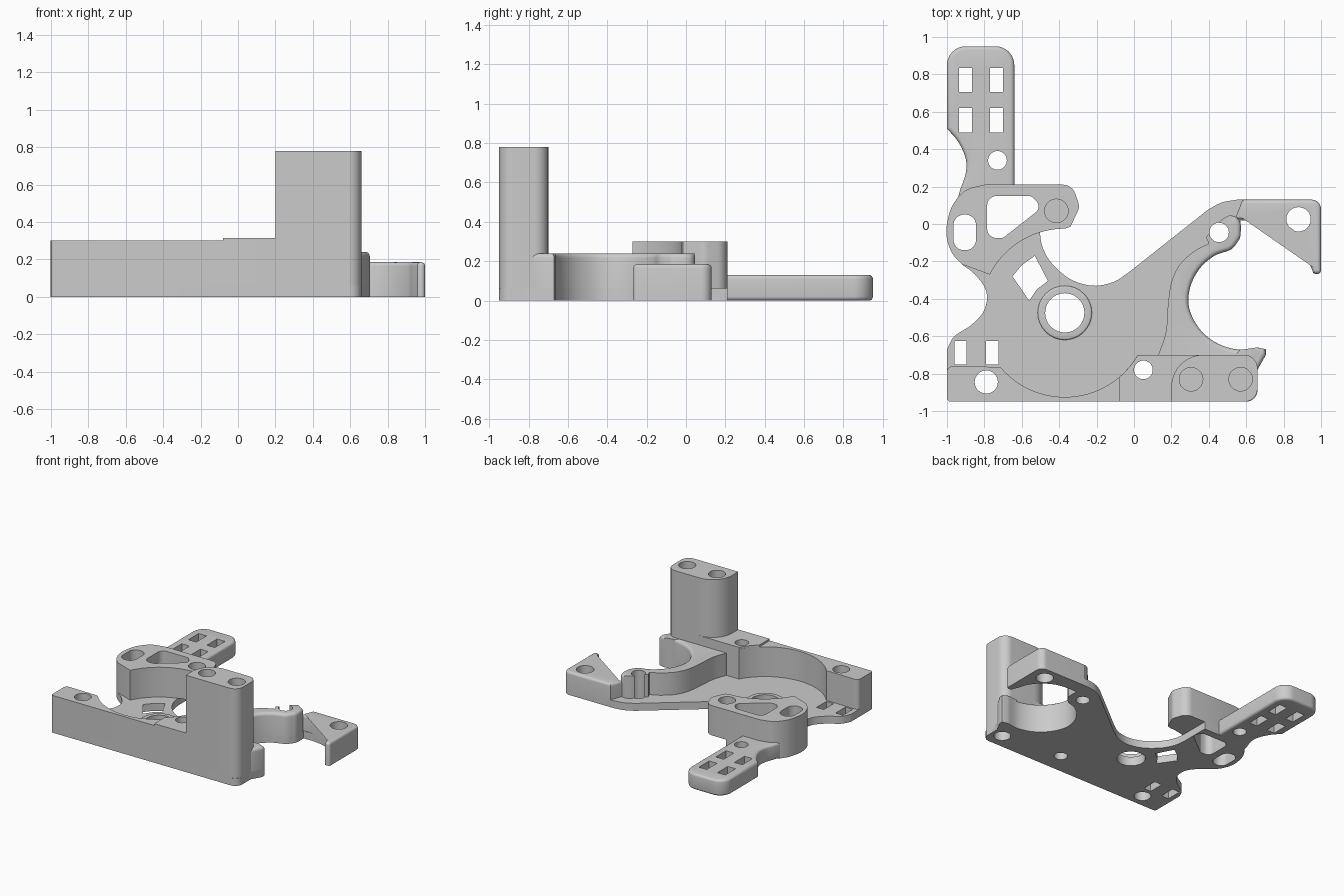
import bpy, bmesh, math
from mathutils import Vector, Matrix

if "Cube" in bpy.data.objects:
    bpy.data.objects.remove(bpy.data.objects["Cube"], do_unlink=True)

grey = bpy.data.materials.new("plain_grey")
grey.use_nodes = True
grey.diffuse_color = (0.6, 0.6, 0.6, 1)
grey.node_tree.nodes["Principled BSDF"].inputs["Base Color"].default_value = grey.diffuse_color

PLATE, RAIL = 0.06, 0.3
HUB = (-0.37, -0.475)


def arc(center, radius, start, end, steps=24):
    angles = [math.radians(start + (end - start) * i / steps) for i in range(steps + 1)]
    return [(center[0] + radius * math.cos(a), center[1] + radius * math.sin(a)) for a in angles]


def circle(x, y, radius):
    return arc((x, y), radius, 0, 360, 32)[:-1]


def box(x0, x1, y0, y1):
    return [(x0, y0), (x1, y0), (x1, y1), (x0, y1)]


def spline(points, steps=6):
    """Smooth open curve through the points."""
    p = [Vector(q) for q in points]
    p = [2 * p[0] - p[1]] + p + [2 * p[-1] - p[-2]]
    out = []
    for a, b, c, d in zip(p, p[1:], p[2:], p[3:]):
        for i in range(steps):
            t = i / steps
            out.append(tuple(0.5 * (2 * b + (c - a) * t + (2 * a - 5 * b + 4 * c - d) * t ** 2
                                    + (3 * b - a - 3 * c + d) * t ** 3)))
    return out + [points[-1]]


def fillet(points, steps=8):
    """Polygon whose points may carry a third value, the corner radius."""
    out = []
    for i, q in enumerate(points):
        p = Vector(q[:2])
        if len(q) == 2:
            out.append(tuple(p))
            continue
        a = (Vector(points[i - 1][:2]) - p).normalized()
        b = (Vector(points[(i + 1) % len(points)][:2]) - p).normalized()
        half = a.angle(b) / 2
        center = p + (a + b).normalized() * q[2] / math.sin(half)
        u = p + a * q[2] / math.tan(half) - center
        v = p + b * q[2] / math.tan(half) - center
        for k in range(steps + 1):
            out.append(tuple(center + u.lerp(v, k / steps).normalized() * q[2]))
    return out


def add_prism(bm, outline, z0, z1):
    verts = [bm.verts.new((x, y, z0)) for x, y in outline]
    base = bm.faces.new(verts)
    top = bmesh.ops.extrude_face_region(bm, geom=[base])["geom"]
    moved = [v for v in top if isinstance(v, bmesh.types.BMVert)]
    bmesh.ops.translate(bm, verts=moved, vec=(0, 0, z1 - z0))
    bmesh.ops.recalc_face_normals(bm, faces=bm.faces[:])


def make_object(name, bm):
    mesh = bpy.data.meshes.new(name)
    bm.to_mesh(mesh)
    bm.free()
    mesh.materials.append(grey)
    obj = bpy.data.objects.new(name, mesh)
    bpy.context.collection.objects.link(obj)
    return obj


# Cutters for every hole
bm = bmesh.new()
add_prism(bm, circle(0, 0, 0.05), -1.2, -0.4)
bm.transform(Matrix.Translation((0.45, 0, 0.675)) @ Matrix.Rotation(math.radians(-90), 4, "X"))
bm.transform(Matrix.Translation((0, -1.6, 0)))
through = [
    circle(*HUB, 0.105), circle(-0.73, 0.34, 0.05), circle(-0.79, -0.845, 0.062),
    circle(0.05, -0.78, 0.05), circle(0.455, -0.045, 0.052), circle(0.88, 0.025, 0.065),
    fillet([(-0.965, -0.14, 0.055), (-0.845, -0.14, 0.055), (-0.845, 0.05, 0.055), (-0.965, 0.05, 0.055)]),
    fillet([(-0.785, -0.075, 0.05), (-0.7, -0.075, 0.04), (-0.49, 0.09, 0.04), (-0.55, 0.15, 0.03), (-0.785, 0.15, 0.05)]),
    [(-0.65, -0.28), (-0.56, -0.41), (-0.52, -0.35), (-0.46, -0.305), (-0.53, -0.17), (-0.6, -0.22)],
    box(-0.96, -0.895, -0.75, -0.625), box(-0.79, -0.725, -0.75, -0.625),
]
for x in (-0.935, -0.77):
    for y in (0.49, 0.705):
        through.append(box(x, x + 0.07, y, y + 0.13))
for outline in through:
    add_prism(bm, outline, -0.2, 1)
for x, y, z0, z1 in [(-0.415, 0.07, 0.12, 1), (0.305, -0.83, 0.5, 1), (0.57, -0.83, 0.5, 1), (0.57, -0.83, -0.2, 0.2)]:
    add_prism(bm, circle(x, y, 0.063), z0, z1)
cutter = make_object("hole_cutter", bm)
cutter.hide_render = True


def part(name, outline, z0, z1, bevel=0, both=False, rule=lambda n: True):
    bm = bmesh.new()
    add_prism(bm, outline, z0, z1)
    if bevel:
        edges = []
        for e in bm.edges:
            z = [v.co.z for v in e.verts]
            side = [f for f in e.link_faces if abs(f.normal.z) < 0.5]
            if abs(z[0] - z[1]) < 1e-5 and (z[0] > z0 + 1e-5 or both) and rule(side[0].normal):
                edges.append(e)
        bmesh.ops.bevel(bm, geom=edges, offset=bevel, segments=4, profile=0.5, affect="EDGES", clamp_overlap=False)
    obj = make_object(name, bm)
    mod = obj.modifiers.new("holes", "BOOLEAN")
    mod.object, mod.operation, mod.solver = cutter, "DIFFERENCE", "EXACT"
    mod.use_self = True
    bpy.ops.object.select_all(action="DESELECT")
    obj.select_set(True)
    bpy.context.view_layer.objects.active = obj
    bpy.ops.object.modifier_apply(modifier="holes")
    bpy.ops.object.shade_smooth_by_angle(angle=math.radians(32))


# Shared edge curves
jaw_inner = spline([(0.66, -0.66), (0.55, -0.67), (0.44, -0.635), (0.35, -0.56), (0.295, -0.45),
                    (0.3, -0.34), (0.35, -0.24), (0.43, -0.17), (0.52, -0.135), (0.565, -0.08)])
jaw_outer = spline([(0.4, -0.105), (0.33, -0.14), (0.25, -0.21), (0.2, -0.31), (0.18, -0.45), (0.17, -0.58), (0.13, -0.7)])
left_notch = spline([(-0.93, -0.21), (-0.85, -0.27), (-0.79, -0.36), (-0.8, -0.46), (-0.87, -0.54), (-0.96, -0.6), (-1, -0.67)])
bay = spline([(-0.03, -0.26), (-0.11, -0.31), (-0.22, -0.33), (-0.34, -0.295), (-0.44, -0.21), (-0.49, -0.12), (-0.505, -0.03)])
block_left = spline([(-0.8, 0.21), (-0.9, 0.18), (-0.97, 0.1), (-1, 0), (-1, -0.08), (-0.97, -0.16), (-0.92, -0.215)])
beak = [(0.66, -0.78), (0.705, -0.7), (0.705, -0.67)]

# Base plate and hub ring
part("base_plate", fillet([(-1, -0.95, 0.02), (0.66, -0.95, 0.06), *beak, *jaw_inner, (0.57, 0.02), (0.65, 0.02),
     (0.6, 0.13), *spline([(0.55, 0.13), (0.47, 0.115), (0.4, 0.08)]), *bay, (-0.505, 0.21),
     *block_left, *left_notch[2:]]), 0, PLATE)
part("hub_ring", circle(*HUB, 0.145), 0.02, PLATE + 0.015, 0.01)

# Front rail, raised step and tower
part("front_rail", fillet([(-1, -0.95, 0.02), (0.3, -0.95), (0.3, -0.7), (0.02, -0.7),
     *arc(HUB, 0.45, -30, -140), (-1, -0.76, 0.03)]), 0, RAIL)
part("rail_step", [(-0.08, -0.95), (0.4, -0.95), (0.4, -0.7), (0.02, -0.7), *arc(HUB, 0.45, -30, -50)], 0.02, RAIL + 0.015)
part("tower", fillet([(0.2, -0.95), (0.66, -0.95, 0.07), (0.66, -0.7, 0.07), (0.2, -0.7, 0.17)], 12), 0, 0.78)

# Rear mounting block with its overhanging ear
part("rear_block", fillet([*arc(HUB, 0.45, 153, 90), (-0.34, -0.015), (-0.29, 0.09, 0.06), (-0.33, 0.21, 0.07), *block_left]), PLATE, RAIL)

# Slotted rear arm
part("rear_arm", fillet([(-0.64, 0.1), (-0.64, 0.95, 0.1), (-1, 0.95, 0.1),
     *spline([(-1, 0.51), (-0.94, 0.44), (-0.9, 0.35), (-0.9, 0.27), (-0.93, 0.18), (-0.95, 0.1)])]),
     0, 0.13, 0.02, True)

# Curved jaw and end hook
part("jaw", [*beak, *jaw_inner, *spline([(0.57, -0.06), (0.57, 0), (0.55, 0.035), (0.51, 0.045), (0.47, 0.025)]),
     (0.385, -0.07), *jaw_outer, (0.13, -0.78)], 0, 0.24, 0.025, rule=lambda n: n.x > 0.02)
part("end_hook", fillet([(0.58, 0.13), (1, 0.13, 0.05), (1, -0.27, 0.02),
     *spline([(0.96, -0.265), (0.935, -0.2), (0.91, -0.13), (0.85, -0.055), (0.76, 0), (0.66, 0.02), (0.54, 0.025)])]),
     0, 0.185, 0.02)

bpy.data.objects.remove(cutter, do_unlink=True)
